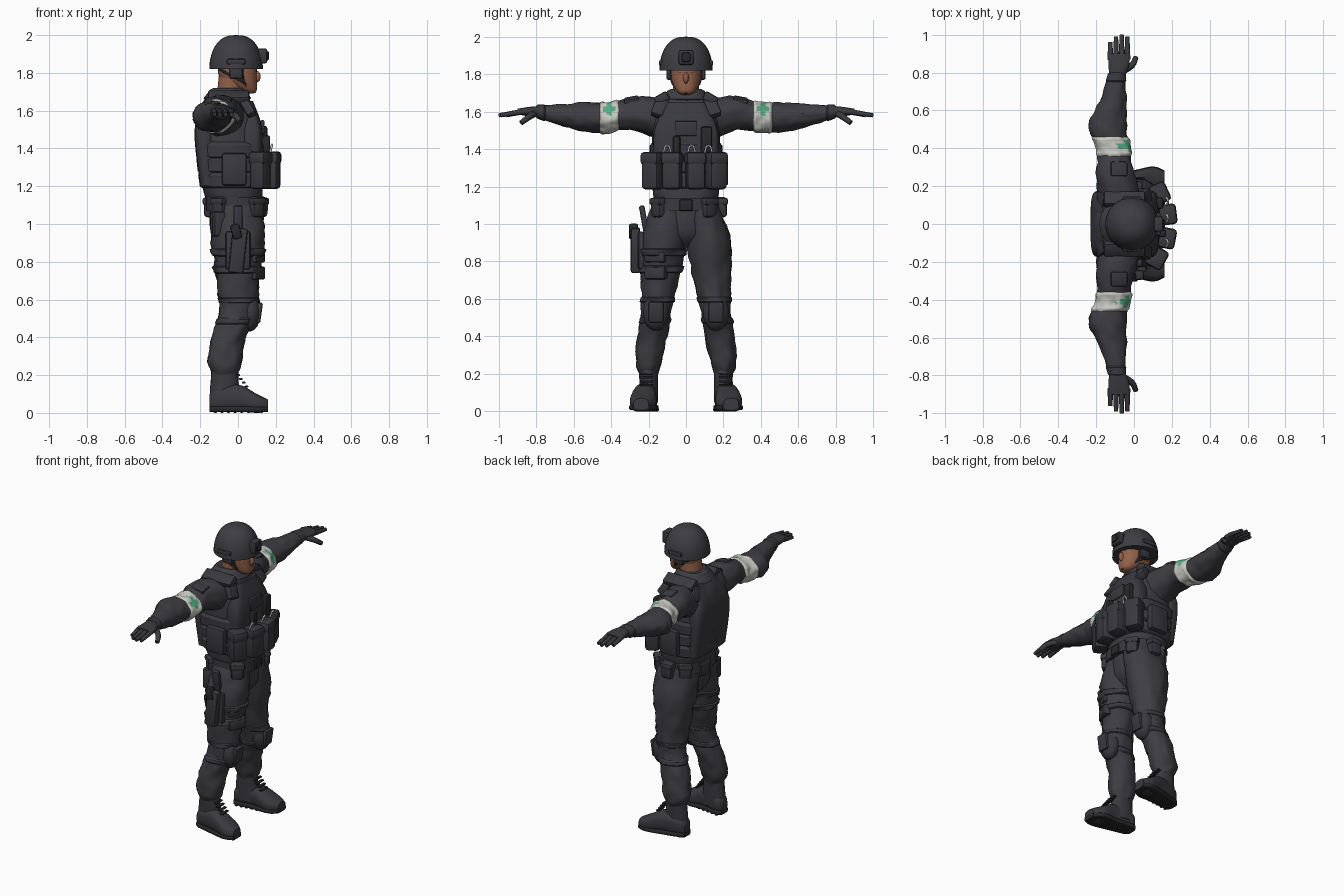
import bpy, bmesh, math
from mathutils import Vector, Euler, noise

default_cube = bpy.data.objects.get("Cube")
if default_cube:
    bpy.data.objects.remove(default_cube)
X, Y, Z = range(3)
BOTH = (-1, 1)
parts = []


def material(name, *colour):
    mat = bpy.data.materials.new(name)
    mat.use_nodes = True
    mat.diffuse_color = (*colour, 1)
    shader = next(node for node in mat.node_tree.nodes if node.type == 'BSDF_PRINCIPLED')
    shader.inputs["Base Color"].default_value = (*colour, 1)
    shader.inputs["Roughness"].default_value = .8
    return mat


CLOTH = material("charcoal cloth", .047, .047, .056)
GEAR = material("dark gear", .041, .041, .05)
RUBBER = material("black rubber", .022, .022, .025)
SKIN = material("skin", .29, .12, .07)
HAIR = material("dark brown", .06, .03, .02)
WHITE = material("off white cloth", .58, .58, .54)
GREEN = material("green mark", .09, .4, .23)
METAL = material("light metal", .45, .45, .45)


def finish(name, bm, *materials):
    bmesh.ops.recalc_face_normals(bm, faces=bm.faces)
    mesh = bpy.data.meshes.new(name)
    bm.to_mesh(mesh)
    bm.free()
    for mat in materials:
        mesh.materials.append(mat)
    part = bpy.data.objects.new(name, mesh)
    bpy.context.collection.objects.link(part)
    parts.append(part)
    return part


def ring(x=0, y=0, z=0, deep=0, wide=0, tall=0):
    """A cross-section: its centre, then its radii along x, y and z."""
    return x, y, z, deep, wide, tall


def spline(before, start, end, after, t):
    bend = 2 * before - 5 * start + 4 * end - after
    twist = 3 * (start - end) + after - before
    return start + t * (end - before + t * (bend + t * twist)) / 2


def smooth(rings, steps):
    last, dense = len(rings) - 1, []
    for i in range(last):
        near = [rings[max(0, min(last, i + offset))] for offset in (-1, 0, 1, 2)]
        dense += [[spline(*values, step / steps) for values in zip(*near)] for step in range(steps)]
    return dense + [rings[-1]]


def loft(name, axis, rings, mat, side=1, power=2, wrinkle=0, segments=32, mark=None):
    """Skin smoothly through cross-sections, with cloth folds running around."""
    u, v = [i for i in (X, Y, Z) if i != axis]
    bm = bmesh.new()
    loops = []
    for section in smooth(rings, 5):
        centre, radii = section[:3], section[3:]
        loop = []
        for k in range(segments):
            angle = math.tau * k / segments
            c, s = math.cos(angle), math.sin(angle)
            fold = 1 + wrinkle * noise.noise(Vector((2 * c + side, 2 * s, 20 * centre[axis])))
            point = Vector(centre)
            point[u] += radii[u] * fold * math.copysign(abs(c) ** (2 / power), c)
            point[v] += radii[v] * fold * math.copysign(abs(s) ** (2 / power), s)
            point.y *= side
            loop.append(bm.verts.new(point))
        loops.append(loop)
    for low, high in zip(loops, loops[1:]):
        for k in range(segments):
            bm.faces.new((low[k - 1], low[k], high[k], high[k - 1]))
    for end in (loops[0], loops[-1]):
        bm.faces.new(end)
    if not mark:
        return finish(name, bm, mat)
    for face in bm.faces:
        face.material_index = int(mark(face.calc_center_median()))
    return finish(name, bm, mat, GREEN)


def band(name, limb, axis, start, end, grow, mat=GEAR, **options):
    """A fitted sleeve around part of a limb, with turned-in ends."""
    curve, count, rings = smooth(limb, 40), 8, []
    for k in range(count + 1):
        place = start + (end - start) * k / count
        section = min(curve, key=lambda r: abs(r[axis] - place))
        extra = grow if 0 < k < count else 0
        rings.append((*section[:3], *[radius + extra for radius in section[3:]]))
    return loft(name, axis, rings, mat, **options)


def box(name, at, size, mat=GEAR, tilt=(0, 0, 0), bevel=.012):
    bm = bmesh.new()
    bmesh.ops.create_cube(bm, size=1)
    turn = Euler([math.radians(angle) for angle in tilt]).to_matrix()
    for vert in bm.verts:
        vert.co = [a * b for a, b in zip(vert.co, size)]
    bmesh.ops.bevel(bm, geom=bm.edges[:], offset=min(bevel, min(size) / 3), segments=2,
                    profile=.5, affect='EDGES')
    for vert in bm.verts:
        vert.co = turn @ vert.co + Vector(at)
    return finish(name, bm, mat)


def around(name, angle, z, size, deep, wide, turn=1):
    """A pouch set on an ellipse about the body, facing outward."""
    a = math.radians(angle)
    box(name, (deep * math.cos(a), wide * math.sin(a), z), size, tilt=(0, 0, angle * turn), bevel=.02)


def ball(name, at, radii, mat):
    bm = bmesh.new()
    bmesh.ops.create_uvsphere(bm, u_segments=20, v_segments=12, radius=1)
    for vert in bm.verts:
        vert.co = [a * b + c for a, b, c in zip(vert.co, radii, at)]
    return finish(name, bm, mat)


def tube(name, points, radius, mat, tip=1):
    curve = bpy.data.curves.new(name, 'CURVE')
    curve.dimensions, curve.bevel_depth, curve.use_fill_caps = '3D', radius, True
    curve.bevel_resolution = curve.resolution_u = 3
    path = curve.splines.new('BEZIER').bezier_points
    path.add(len(points) - 1)
    for i, (knot, point) in enumerate(zip(path, points)):
        knot.co = point
        knot.radius = 1 + (tip - 1) * i / (len(points) - 1)
        knot.handle_left_type = knot.handle_right_type = 'AUTO'
    helper = bpy.data.objects.new(name, curve)
    bpy.context.collection.objects.link(helper)
    bm = bmesh.new()
    bm.from_mesh(helper.evaluated_get(bpy.context.evaluated_depsgraph_get()).to_mesh())
    bpy.data.objects.remove(helper)
    return finish(name, bm, mat)


# Head, neck and face
loft("neck", Z, [ring(x=-.05, z=1.6, deep=.07, wide=.07), ring(x=-.03, z=1.8, deep=.07, wide=.07)], SKIN)
loft("head", Z, [ring(x=.06, z=1.69, deep=.02, wide=.02), ring(x=.05, z=1.71, deep=.05, wide=.05),
                 ring(z=1.78, deep=.1, wide=.08), ring(z=1.9, deep=.1, wide=.08)], SKIN, power=2.3)
ball("nose", (.1, 0, 1.78), (.02, .015, .03), SKIN)
box("mouth", (.09, 0, 1.74), (.01, .04, .006), HAIR)

# Helmet dome with mount, rails and chin straps
quarter = [math.pi / 2 * k / 8 for k in range(9)]
loft("helmet", Z, [ring(x=-.01, z=1.82 + .18 * math.sin(a), deep=.14 * math.cos(a) ** .8 + .002,
                        wide=.14 * math.cos(a) ** .8 + .002) for a in quarter], CLOTH)
box("helmet_mount", (.13, 0, 1.89), (.05, .08, .08))
box("mount_clip", (.15, 0, 1.89), (.03, .05, .05), RUBBER)
jaw, chin = Vector((.03, .07, 1.75)), Vector((.09, 0, 1.7))
for side in BOTH:
    flip = Vector((1, side, 1))
    box("eye", (.09, side * .03, 1.81), (.01, .02, .008), HAIR, (0, 0, side * 20))
    box("brow", (.09, side * .03, 1.825), (.02, .04, .008), HAIR, (0, 0, side * 20))
    box("helmet_rail", (-.01, side * .13, 1.86), (.1, .03, .03))
    box("ear_pad", (-.01, side * .09, 1.81), (.07, .03, .08))
    tube("chin_strap", [Vector((.02, .08, 1.82)) * flip, jaw * flip, chin], .008, RUBBER)
    tube("rear_strap", [Vector((-.1, .08, 1.82)) * flip, jaw * flip], .007, RUBBER)

# Torso, collar and armoured vest
TORSO = [ring(x=-.01, z=1.1, deep=.14, wide=.16), ring(x=-.03, z=1.2, deep=.16, wide=.18),
         ring(x=-.05, z=1.5, deep=.17, wide=.18), ring(x=-.06, z=1.62, deep=.14, wide=.16),
         ring(x=-.05, z=1.72, deep=.08, wide=.08)]
loft("torso", Z, TORSO, CLOTH, power=2.5, wrinkle=.03)
band("collar", TORSO, Z, 1.66, 1.72, .01, CLOTH)
for k in range(3):
    z = 1.19 + .08 * k
    band("waist_wrap", TORSO, Z, z, z + .08, .012, power=3)
loft("front_plate", Z, [ring(x=.07, z=1.3, deep=.06, wide=.17), ring(x=.07, z=1.5, deep=.06, wide=.17),
                        ring(x=.04, z=1.65, deep=.04, wide=.1)], GEAR, power=4)
loft("back_plate", Z, [ring(x=-.15, z=1.2, deep=.05, wide=.17), ring(x=-.18, z=1.5, deep=.05, wide=.17),
                       ring(x=-.13, z=1.67, deep=.04, wide=.1)], GEAR, power=4)
box("chest_patch", (.13, 0, 1.51), (.02, .12, .08))
for side in BOTH:
    box("shoulder_strap", (-.05, side * .13, 1.67), (.22, .08, .05), tilt=(-30 * side, 0, 0))
    box("strap_front", (.05, side * .14, 1.62), (.05, .07, .11), tilt=(20 * side, -30, 0))
    box("strap_back", (-.16, side * .13, 1.62), (.05, .07, .1), tilt=(20 * side, 20, 0))
    box("sleeve_patch", (-.08, side * .29, 1.66), (.09, .08, .03), tilt=(-10 * side, 10, 0))
    box("side_pouch", (-.02, side * .2, 1.29), (.13, .05, .17))

# Magazine pouches across the front, with a radio and tools above
for k in range(4):
    angle = 30 * k - 48
    around("front_pouch", angle, 1.28, (.09, .1, .19), .18, .24, turn=.6)
    around("pouch_flap", angle, 1.35, (.1, .11, .07), .18, .24, turn=.6)
box("radio", (.13, .11, 1.45), (.05, .06, .14), RUBBER)
box("torch", (.15, -.05, 1.42), (.04, .04, .1), RUBBER)
across, up = Vector((0, .02, 0)), Vector((.01, 0, .04))
for y in (-.1, .03, .12):
    base = Vector((.17, y, 1.38))
    tube("tool_handle", [base - across, base + up, base + across], .006, METAL)

# Belt, buckle and belt pouches
loft("belt", Z, [ring(x=-.01, z=1.07, deep=.16, wide=.18), ring(x=-.01, z=1.14, deep=.16, wide=.18)], GEAR, power=2.5)
box("buckle", (.15, 0, 1.1), (.02, .07, .06), RUBBER)
for angle in (-50, 40, 90, 130, 170, 230):
    around("belt_pouch", angle, 1.09, (.06, .08, .11), .15, .19)
    around("belt_pouch_flap", angle, 1.12, (.07, .09, .04), .15, .19)

# Hips and trouser legs
loft("hips", Z, [ring(x=-.01, z=.87, deep=.06, wide=.05), ring(x=-.01, z=.95, deep=.13, wide=.15),
                 ring(x=-.01, z=1.1, deep=.14, wide=.17)], CLOTH)
LEG = [ring(x=-.07, y=.2, z=.2, deep=.06, wide=.05), ring(x=-.07, y=.2, z=.27, deep=.09, wide=.07),
       ring(x=-.05, y=.18, z=.4, deep=.09, wide=.08), ring(y=.16, z=.53, deep=.1, wide=.08),
       ring(y=.14, z=.7, deep=.11, wide=.1), ring(y=.12, z=.9, deep=.14, wide=.12),
       ring(x=-.01, y=.08, z=1.1, deep=.14, wide=.1)]
FOOT = [ring(x=-.15, y=.2, z=.06, wide=.03, tall=.04), ring(x=-.12, y=.2, z=.07, wide=.05, tall=.06),
        ring(y=.22, z=.08, wide=.06, tall=.07), ring(x=.1, y=.23, z=.05, wide=.07, tall=.05),
        ring(x=.16, y=.24, z=.04, wide=.04, tall=.03)]
SOLE = [ring(x=x, y=y, z=.02, wide=wide + .004, tall=.015) for x, y, z, deep, wide, tall in FOOT]
ARM = [ring(x=-.07, y=.1, z=1.55, deep=.12, tall=.12), ring(x=-.1, y=.27, z=1.59, deep=.1, tall=.09),
       ring(x=-.11, y=.4, z=1.57, deep=.085, tall=.075), ring(x=-.14, y=.52, z=1.57, deep=.1, tall=.08),
       ring(x=-.11, y=.65, z=1.58, deep=.07, tall=.06), ring(x=-.09, y=.8, z=1.6, deep=.04, tall=.03)]
PALM = [ring(x=-.09, y=.78, z=1.6, deep=.04, tall=.03), ring(x=-.08, y=.84, z=1.6, deep=.055, tall=.025),
        ring(x=-.08, y=.9, z=1.6, deep=.055, tall=.015)]


def clover(point):
    along, rise = abs(abs(point.y) - .41), abs(point.z - 1.615)
    return point.x > -.1 and min(along, rise) < .013 and max(along, rise) < .034


for side in BOTH:
    # Legs, knee pads and boots
    loft("trouser_leg", Z, LEG, CLOTH, side, wrinkle=.13)
    ball("knee_pad", (.06, side * .16, .53), (.06, .07, .1), GEAR)
    box("knee_cap", (.11, side * .16, .53), (.03, .08, .11), tilt=(0, 8, 0))
    for z in (.47, .58):
        band("knee_strap", LEG, Z, z, z + .03, .005, side=side, wrinkle=.13)
    loft("boot_shaft", Z, [ring(x=-.07, y=.2, z=.05, deep=.08, wide=.05),
                           ring(x=-.07, y=.2, z=.25, deep=.07, wide=.05)], GEAR, side, wrinkle=.06)
    loft("boot_foot", X, FOOT, GEAR, side, power=2.5)
    loft("boot_sole", X, SOLE, RUBBER, side, power=5)
    for k in range(4):
        box("boot_lace", (.015 * k, side * .21, .2 - .02 * k), (.02, .07, .01), RUBBER)
    for k in range(8):
        x = .035 * k - .12
        box("sole_lug", (x, side * (.21 + x / 8), .01), (.02, .1, .02), RUBBER)

    # Sleeves, elbow pads and marked armbands
    loft("sleeve", Y, ARM, CLOTH, side, wrinkle=.13)
    ball("elbow_pad", (-.18, side * .53, 1.57), (.06, .06, .06), GEAR)
    band("armband", ARM, Y, .36, .46, .008, WHITE, side=side, wrinkle=.13, segments=64, mark=clover)

    # Gloved hands
    band("glove_cuff", ARM, Y, .75, .8, .006, side=side)
    loft("palm", Y, PALM, GEAR, side, power=2.5)
    for k in range(4):
        x, tip = .03 * k - .125, 1 - .01 * (k - 2) ** 2
        tube("finger", [(x, side * .87, 1.6), (x, side * tip, 1.58)], .016, GEAR, tip=.7)
    tube("thumb", [(-.06, side * .81, 1.59), (-.01, side * .84, 1.57), (.01, side * .88, 1.54)], .02, GEAR, tip=.7)

# Holster with sidearm, leg straps and thigh pouches
box("holster", (0, -.27, .86), (.08, .05, .24), tilt=(0, 6, 0))
box("holster_panel", (0, -.24, .86), (.13, .03, .2))
box("sidearm_grip", (-.01, -.28, .96), (.05, .05, .08), RUBBER, (0, -15, 0))
box("holster_hanger", (0, -.22, 1), (.05, .03, .2), tilt=(10, 0, 0))
box("hip_pouch", (-.1, -.17, 1), (.07, .05, .13), tilt=(0, 0, 20))
for z in (.74, .83):
    band("leg_strap", LEG, Z, z, z + .04, .01, side=-1, wrinkle=.13)
    box("thigh_pouch", (.1, -.16, z), (.05, .12, .07), tilt=(0, 0, -25))

# Smooth shading that keeps hard edges
bpy.ops.object.select_all(action='DESELECT')
for part in parts:
    part.select_set(True)
bpy.context.view_layer.objects.active = parts[0]
bpy.ops.object.shade_smooth_by_angle(angle=math.radians(40))
